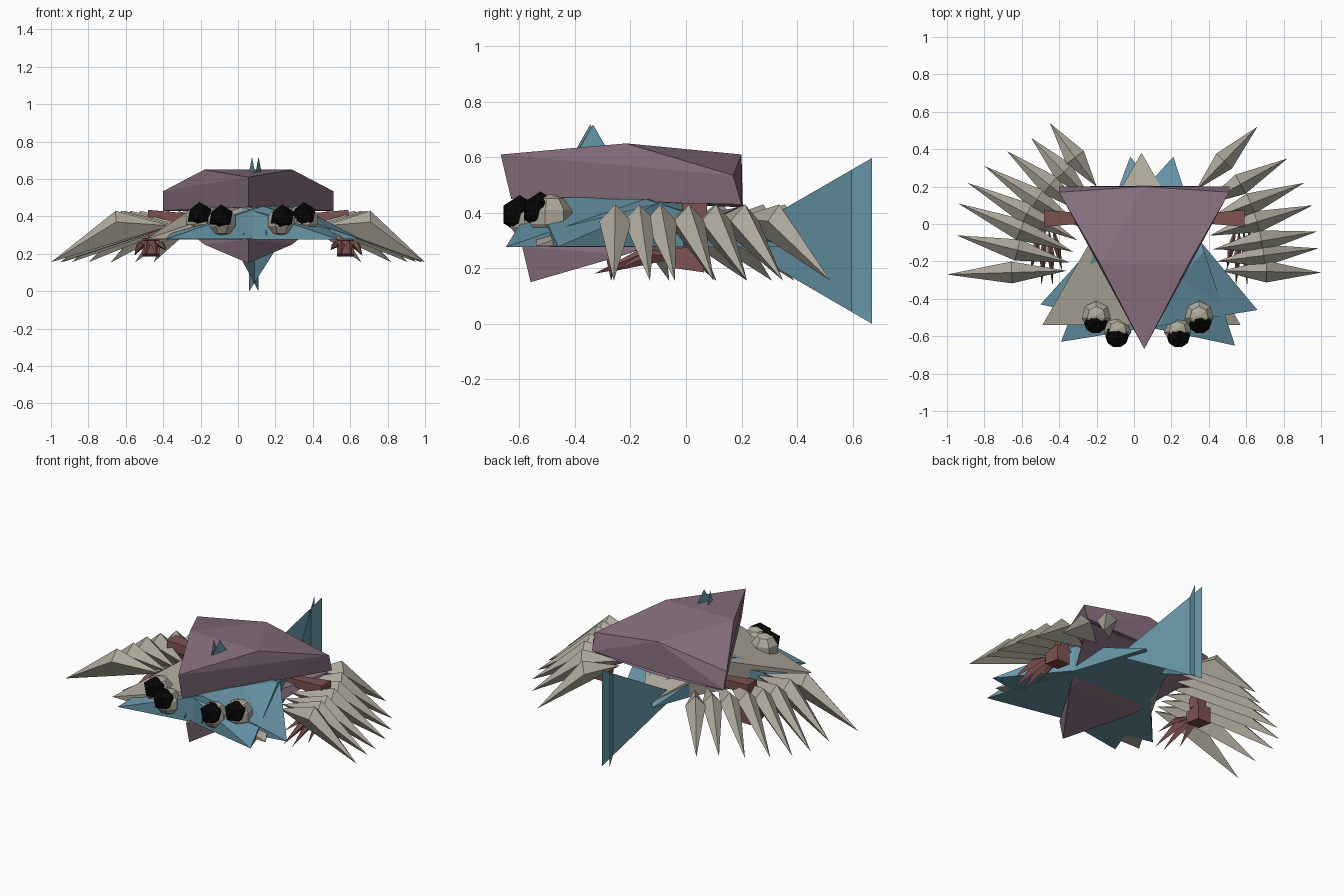
import bpy, bmesh, math
from mathutils import Vector

if "Cube" in bpy.data.objects:
    bpy.data.objects.remove(bpy.data.objects["Cube"])

CX = 0.055  # symmetry plane of the body


def material(name, rgb):
    m = bpy.data.materials.new(name)
    m.diffuse_color = (*rgb, 1)
    m.use_nodes = True
    m.node_tree.nodes["Principled BSDF"].inputs["Base Color"].default_value = m.diffuse_color
    return m


PURPLE = material("dusty purple", (0.25, 0.165, 0.215))
BLUE = material("slate blue", (0.135, 0.30, 0.385))
TAN = material("warm grey", (0.42, 0.395, 0.33))
BROWN = material("red brown", (0.21, 0.085, 0.08))
BLACK = material("black", (0.002, 0.002, 0.002))


def finish(name, bm, mat):
    bmesh.ops.recalc_face_normals(bm, faces=bm.faces[:])
    me = bpy.data.meshes.new(name)
    bm.to_mesh(me)
    bm.free()
    me.materials.append(mat)
    ob = bpy.data.objects.new(name, me)
    bpy.context.collection.objects.link(ob)
    return ob


def hull(name, pts, mat):
    """Faceted convex solid around a few points."""
    bm = bmesh.new()
    for p in pts:
        bm.verts.new(p)
    bmesh.ops.convex_hull(bm, input=bm.verts[:])
    bmesh.ops.delete(bm, geom=[v for v in bm.verts if not v.link_faces], context='VERTS')
    return finish(name, bm, mat)


def sheet(name, pts, mat):
    """Paper thin triangular blade."""
    bm = bmesh.new()
    bm.faces.new([bm.verts.new(p) for p in pts])
    return finish(name, bm, mat)


def ball(name, loc, r, mat, pupil=False):
    bm = bmesh.new()
    if pupil:
        bmesh.ops.create_icosphere(bm, subdivisions=1, radius=r)
    else:
        bmesh.ops.create_uvsphere(bm, u_segments=7, v_segments=5, radius=r)
    bmesh.ops.translate(bm, verts=bm.verts[:], vec=loc)
    return finish(name, bm, mat)


def spike(name, base, mid, tip, w, top, low, mat):
    """Four sided blade: base, a wide knuckle at mid, and a sharp tip."""
    base, mid, tip = Vector(base), Vector(mid), Vector(tip)
    d = (tip - base)
    side = Vector((-d.y, d.x, 0)).normalized() * w
    up = Vector((0, 0, 1))
    return hull(name, [base, tip, mid + side, mid - side, mid + up * top, mid - up * low], mat)


# carapace: a wedge with its point at the front
hull("upper_shell", [
    (CX, -0.668, 0.61), (CX, -0.63, 0.45),
    (CX - 0.235, -0.215, 0.65), (CX + 0.235, -0.215, 0.65),
    (CX - 0.455, 0.17, 0.535), (CX + 0.455, 0.17, 0.535), (CX, 0.20, 0.61),
    (CX - 0.455, 0.2, 0.43), (CX + 0.455, 0.2, 0.43),
    (CX - 0.24, -0.2, 0.46), (CX + 0.24, -0.2, 0.46), (CX, 0.205, 0.42)], PURPLE)
# lower wedge below the body
hull("belly_plate", [
    (CX, -0.59, 0.277), (CX, -0.56, 0.15),
    (CX - 0.235, -0.215, 0.25), (CX + 0.235, -0.215, 0.25),
    (CX - 0.44, 0.19, 0.42), (CX + 0.44, 0.19, 0.42),
    (CX, 0.2, 0.40)], PURPLE)

# three stacked star layers: a triangle below, a smaller reversed triangle above
for name, corners, top, z, mat in (
        ("body_layer_a", [(-0.39, -0.63), (0.66, -0.46), (-0.02, 0.36)], 0.455, 0.278, BLUE),
        ("body_layer_b", [(0.54, -0.65), (-0.50, -0.43), (0.21, 0.36)], 0.45, 0.276, BLUE),
        ("body_layer_c", [(-0.49, -0.54), (0.57, -0.54), (0.04, 0.38)], 0.455, 0.28, TAN)):
    upper = [((a[0] + b[0]) / 2, (a[1] + b[1]) / 2, top)
             for a, b in zip(corners, corners[1:] + corners[:1])]
    hull(name, [(x, y, z) for x, y in corners] + upper, mat)

# two crossing upright tail blades
for name, x0, k in (("tail_blade_a", 0.06, 0.37), ("tail_blade_b", 0.11, -0.31)):
    sheet(name, [(x0, 0.67, 0.0), (x0, 0.67, 0.597), (x0 + k * 0.515, 0.155, 0.30)], BLUE)
# two crossing dorsal fins poking through the shell
for name, x0, y0, k in (("dorsal_fin_a", 0.075, -0.345, 0.34), ("dorsal_fin_b", 0.11, -0.335, -0.34)):
    sheet(name, [(x0, y0, 0.718), (x0 + k * 0.24, y0 - 0.24, 0.30),
                 (x0 - k * 0.24, y0 + 0.24, 0.30)], BLUE)

# leg blades fanned along each side
LEFT = [(-1.0, -0.27), (-0.95, -0.06), (-0.94, 0.11), (-0.89, 0.22),
        (-0.80, 0.31), (-0.68, 0.39), (-0.55, 0.46), (-0.45, 0.54)]
RIGHT = [(1.0, -0.26), (0.985, -0.13), (0.98, -0.04), (0.955, 0.10),
         (0.91, 0.22), (0.82, 0.35), (0.66, 0.52)]
for label, tips, b0, b1 in (
        ("left", LEFT, Vector((-0.36, -0.25, 0.35)), Vector((-0.20, 0.20, 0.38))),
        ("right", RIGHT, Vector((0.46, -0.25, 0.35)), Vector((0.33, 0.18, 0.38)))):
    for i, (x, y) in enumerate(tips):
        base = b0.lerp(b1, (i / (len(tips) - 1)) ** 1.2)
        tip = Vector((x, y, 0.155))
        mid = base.lerp(tip, 0.46)
        mid.z = 0.37
        spike(f"{label}_leg_blade_{i + 1}", base, mid, tip, 0.058, 0.06, 0.07, TAN)

# arms, eyes and hands mirrored about the body centre
for label, s in (("left", -1), ("right", 1)):
    def P(dx, y, z):
        return (CX + s * dx, y, z)

    hull(f"{label}_upper_arm", [P(dx, y, z) for dx, a, zs in
         ((0.25, 0.02, (0.37, 0.41)), (0.535, 0.045, (0.37, 0.435)))
         for y in (0.03 - a, 0.03 + a) for z in zs], BROWN)
    hull(f"{label}_forearm", [P(dx, y, z) for z, w in ((0.40, 0.03), (0.28, 0.03))
         for dx in (0.505 - w, 0.505 + w) for y in (-0.01, 0.06)], BROWN)
    hull(f"{label}_hand", [P(dx, y, z) for dx in (0.475, 0.565)
         for y, a in ((-0.04, 0.035), (0.065, 0.05)) for z in (0.235 - a, 0.235 + a)], BROWN)
    for i, (dx, y, z) in enumerate(((0.44, -0.25, 0.22), (0.49, -0.33, 0.18),
                                    (0.55, -0.33, 0.18), (0.61, -0.26, 0.19))):
        base = (0.49 + 0.02 * i, -0.01, 0.24)
        spike(f"{label}_claw_{i + 1}", P(*base),
              P((base[0] + dx) / 2, y * 0.5, 0.25), P(dx, y, z), 0.019, 0.02, 0.02, BROWN)

    # two eyes per side with dark faceted pupils to the front
    for n, dx, y, z, r in (("inner", 0.16, -0.565, 0.372, 0.078), ("outer", 0.275, -0.49, 0.385, 0.083)):
        x = CX + 0.018 + s * dx
        ball(f"{label}_{n}_eye", (x, y, z), r, TAN)
        ball(f"{label}_{n}_pupil", (x + s * 0.004, y - 0.034, z + 0.022), 0.07, BLACK, True)
